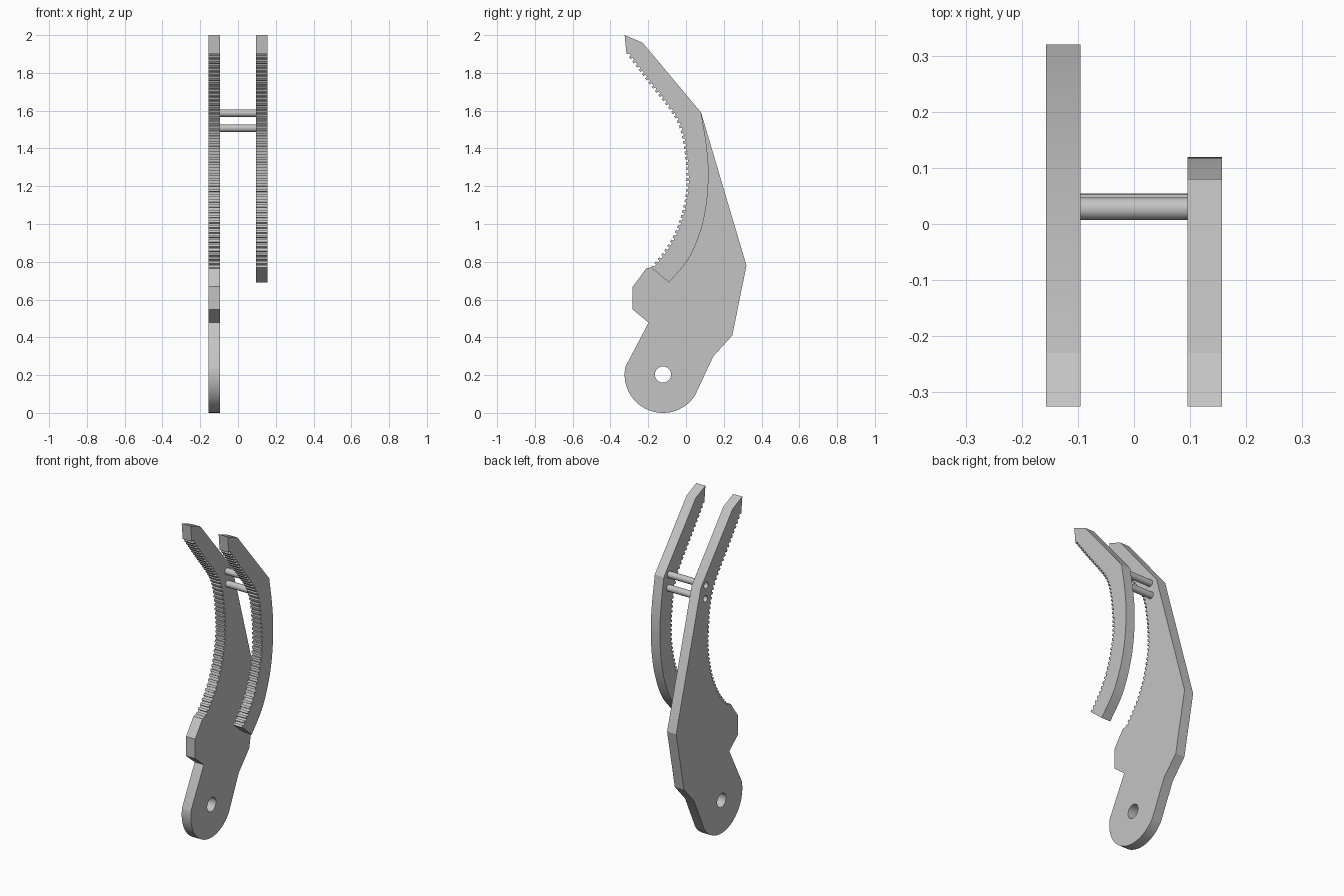
import bpy, bmesh, math
from mathutils import Vector, Matrix

if "Cube" in bpy.data.objects:
    bpy.data.objects.remove(bpy.data.objects["Cube"])

grey = bpy.data.materials.new("plain grey")
grey.diffuse_color = (0.55, 0.55, 0.55, 1)
grey.use_nodes = True
grey.node_tree.nodes["Principled BSDF"].inputs["Base Color"].default_value = grey.diffuse_color

# profile axes (y, z) stand upright, thickness runs along x
UPRIGHT = Matrix(((0, 0, 1, 0), (1, 0, 0, 0), (0, 1, 0, 0), (0, 0, 0, 1)))


def smooth_path(pts, steps=12):
    """Catmull-Rom curve through the points."""
    p = [Vector(q) for q in pts]
    p = [2 * p[0] - p[1]] + p + [2 * p[-1] - p[-2]]
    out = []
    for i in range(1, len(p) - 2):
        a, b, c, d = p[i - 1:i + 3]
        for k in range(steps):
            t = k / steps
            out.append(0.5 * (2 * b + (c - a) * t + (2 * a - 5 * b + 4 * c - d) * t * t
                              + (3 * b - a - 3 * c + d) * t ** 3))
    return out + [p[-2]]


def arc(cy, cz, r, a0, a1, n):
    return [(cy + r * math.cos(math.radians(a0 + (a1 - a0) * i / n)),
             cz + r * math.sin(math.radians(a0 + (a1 - a0) * i / n))) for i in range(n + 1)]


def circle(cy, cz, r, n=32):
    return arc(cy, cz, r, 0, 360, n)[:-1]


def toothed(path, count, depth):
    """Square teeth along a path; the path is the line of the tooth tips."""
    lengths = [0]
    for a, b in zip(path, path[1:]):
        lengths.append(lengths[-1] + (b - a).length)

    def at(s):
        i = 0
        while i < len(path) - 2 and lengths[i + 1] < s:
            i += 1
        d = (path[i + 1] - path[i]).normalized()
        return path[i] + d * (s - lengths[i]), Vector((d.y, -d.x)) * depth
    pitch = lengths[-1] / count
    out = []
    for i in range(count):
        p, n = at(i * pitch)
        q, m = at((i + 0.5) * pitch)
        out += [p, q, q + m, at((i + 1) * pitch)[0] + at((i + 1) * pitch)[1]]
    return out


def plate(name, loops, x0, x1):
    """Extruded flat profile; the loops after the first are holes."""
    cu = bpy.data.curves.new(name, 'CURVE')
    cu.dimensions, cu.fill_mode = '2D', 'BOTH'
    cu.extrude = (x1 - x0) / 2
    for loop in loops:
        sp = cu.splines.new('POLY')
        sp.points.add(len(loop) - 1)
        for pt, q in zip(sp.points, loop):
            pt.co = (q[0], q[1], 0, 1)
        sp.use_cyclic_u = True
    tmp = bpy.data.objects.new(name + " outline", cu)
    bpy.context.collection.objects.link(tmp)
    bpy.context.view_layer.update()
    dg = bpy.context.evaluated_depsgraph_get()
    me = bpy.data.meshes.new_from_object(tmp.evaluated_get(dg))
    bpy.data.objects.remove(tmp)
    me.transform(Matrix.Translation(((x0 + x1) / 2, 0, 0)) @ UPRIGHT)
    finish(name, me)


def finish(name, me):
    bm = bmesh.new()
    bm.from_mesh(me)
    bmesh.ops.remove_doubles(bm, verts=bm.verts, dist=1e-5)
    bmesh.ops.recalc_face_normals(bm, faces=bm.faces)
    for f in bm.faces:
        f.smooth = True
        f.material_index = 0
    bm.to_mesh(me)
    bm.free()
    me.name = name
    me.materials.clear()
    me.materials.append(grey)
    me.set_sharp_from_angle(angle=math.radians(25))
    bpy.context.collection.objects.link(bpy.data.objects.new(name, me))


# toothed gripping edge shared by both plates, bottom to top
grip = toothed(smooth_path([(-0.185, 0.77), (-0.10, 0.88), (-0.04, 1.0), (-0.004, 1.14),
                            (0.003, 1.25), (-0.01, 1.4), (-0.038, 1.52), (-0.09, 1.61),
                            (-0.20, 1.75), (-0.31, 1.895)]), 45, 0.012)
tip = [(-0.315, 1.9), (-0.325, 2.0), (-0.23, 1.96), (0.08, 1.59)]
pins = [(0.027, 1.587), (0.034, 1.507)]

# long plate with rounded pivot end
long_outline = (grip + tip + [(0.32, 0.78), (0.245, 0.41), (0.145, 0.30)]
                + arc(-0.122, 0.203, 0.203, -34, -192, 36)
                + [(-0.198, 0.478), (-0.282, 0.547), (-0.282, 0.668), (-0.21, 0.765)])
plate("long_plate", [long_outline, circle(-0.122, 0.203, 0.043)]
      + [circle(y, z, 0.02, 24) for y, z in pins], -0.157, -0.095)

# short curved plate
back = smooth_path([(0.08, 1.59), (0.108, 1.42), (0.119, 1.27), (0.108, 1.1),
                    (0.073, 0.95), (0.01, 0.81), (-0.09, 0.69)], 8)
plate("short_plate", [grip + tip[:-1] + back], 0.095, 0.157)

# two cross pins joining the plates
for i, (y, z) in enumerate(pins):
    plate("cross_pin_%d" % (i + 1), [circle(y, z, 0.02, 24)], -0.1, 0.1)
